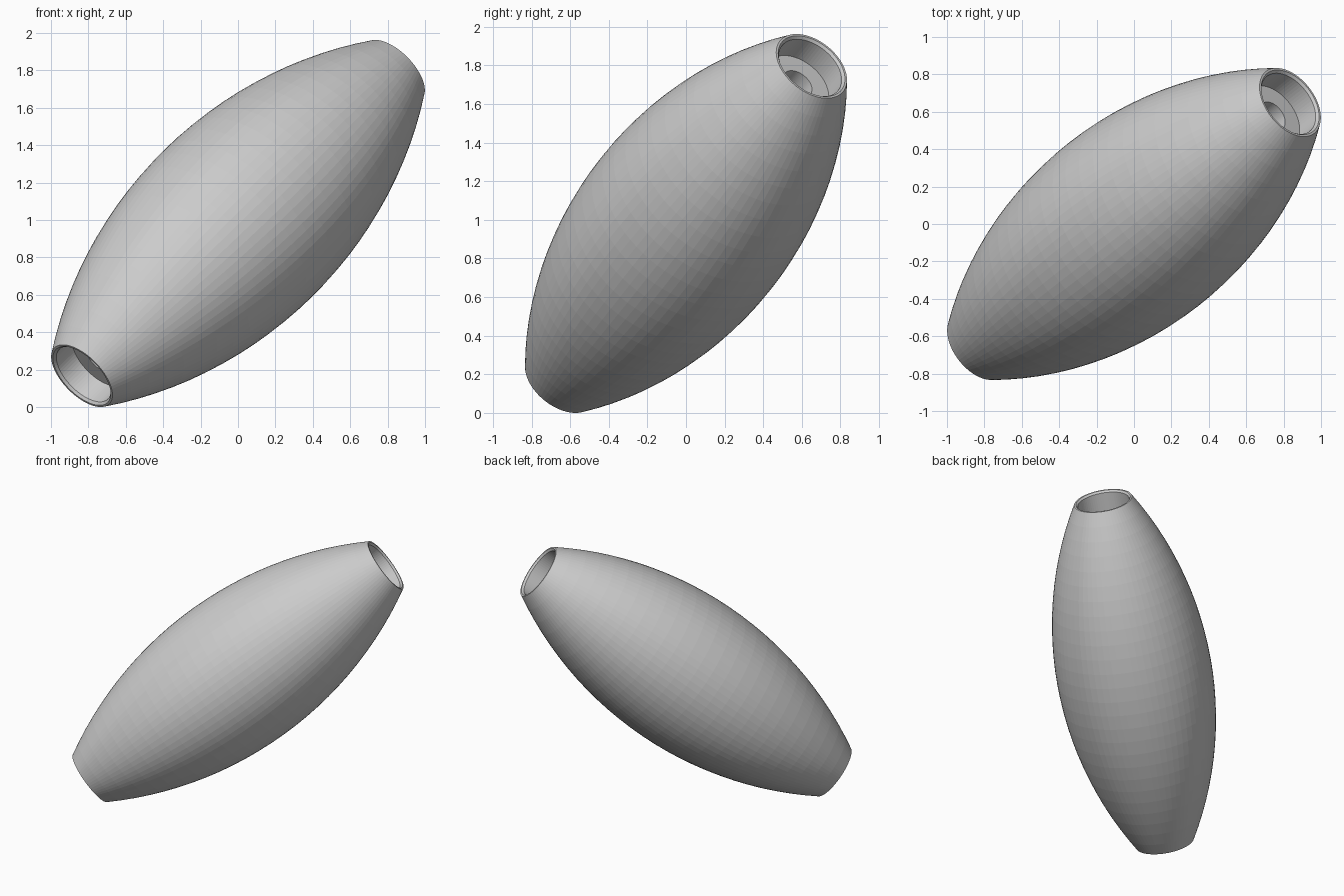
import bpy, bmesh, math
from mathutils import Vector

if "Cube" in bpy.data.objects:
    bpy.data.objects.remove(bpy.data.objects["Cube"])

SIDES, BANDS = 72, 26
HALF = 1.336               # half length along the axis
R_END, R_MID = 0.21, 0.557
axis = Vector((0.625, 0.487, 0.61)).normalized()

# Bulging outer shell: circular arc profile as (radius, height)
sag = R_MID - R_END
arc_r = (HALF ** 2 + sag ** 2) / (2 * sag)
tilt = math.asin(HALF / arc_r)
profile = []
for i in range(BANDS + 1):
    a = -tilt + 2 * tilt * i / BANDS
    profile.append((R_MID - arc_r * (1 - math.cos(a)), arc_r * math.sin(a)))

# Rim, recessed socket and narrow bore at each end
socket = [(0.198, HALF), (0.186, HALF - 0.014), (0.185, HALF - 0.15), (0.086, HALF - 0.15)]
profile += socket
profile += [(r, -h) for r, h in reversed(socket)]

# Spin the closed profile into rings
bm = bmesh.new()
rings = [[bm.verts.new((r * math.cos(2 * math.pi * k / SIDES),
                        r * math.sin(2 * math.pi * k / SIDES), h))
          for k in range(SIDES)] for r, h in profile]
for i, low in enumerate(rings):
    high = rings[(i + 1) % len(rings)]
    for k in range(SIDES):
        n = (k + 1) % SIDES
        bm.faces.new((low[k], low[n], high[n], high[k]))

# Tilt onto the diagonal and rest on the floor
bm.transform(axis.to_track_quat('Z', 'Y').to_matrix().to_4x4())
lowest = min(v.co.z for v in bm.verts)
bmesh.ops.translate(bm, verts=bm.verts, vec=(0, 0, -lowest))
bmesh.ops.recalc_face_normals(bm, faces=bm.faces)

mesh = bpy.data.meshes.new("barrel_body")
bm.to_mesh(mesh)
bm.free()
body = bpy.data.objects.new("barrel_body", mesh)
bpy.context.collection.objects.link(body)
